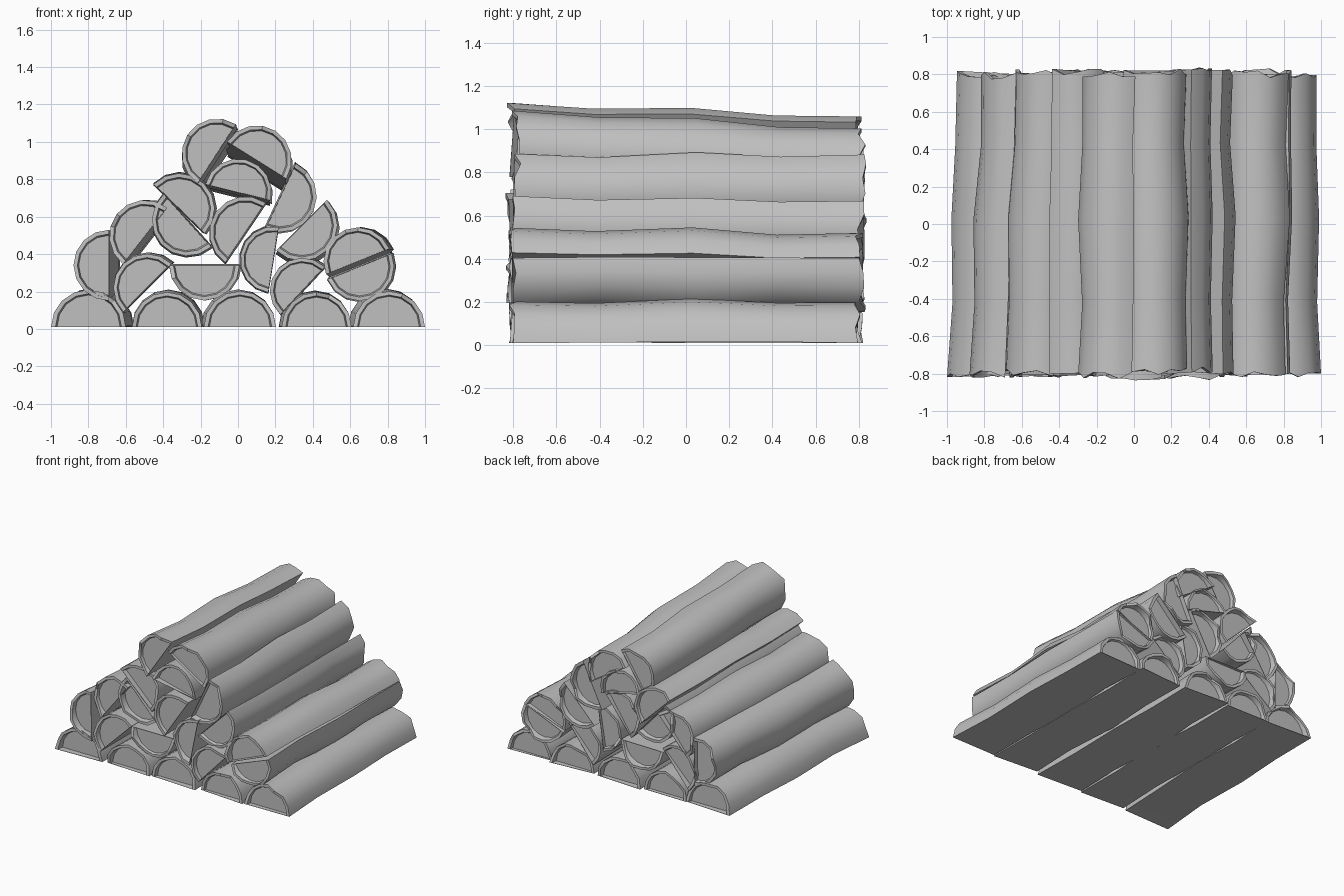
import bpy, bmesh, math, random
from mathutils import Vector

cube = bpy.data.objects.get("Cube")
if cube:
    bpy.data.objects.remove(cube, do_unlink=True)

random.seed(7)

wood = bpy.data.materials.new("grey wood")
wood.use_nodes = True
grey = (0.53, 0.53, 0.53, 1)
wood.diffuse_color = grey
wood.node_tree.nodes["Principled BSDF"].inputs["Base Color"].default_value = grey

SIDES = 8                                    # facets around the bark
STATIONS = (-0.785, -0.42, 0.03, 0.42, 0.785)  # rings along the log
SWELL = (1.0, 0.95, 1.04, 0.94, 0.98)        # gentle thick and thin stretches


def half_round(radius, inset=0.0):
    """Half-disc outline; u points out of the split face, v runs along it."""
    pts = []
    k = radius * (1 - inset)
    for i in range(SIDES + 1):
        a = math.pi * (i / SIDES - 0.5)
        pts.append((k * math.cos(a) + radius * inset * 0.1, k * math.sin(a)))
    return pts


def half_log(name, x, z, angle, radius, tilt_x, tilt_z, on_ground=False):
    a = math.radians(angle)
    out = Vector((math.cos(a), 0, math.sin(a)))
    along = Vector((-math.sin(a), 0, math.cos(a)))
    shift = 0 if on_ground else random.uniform(-0.02, 0.02)
    bm = bmesh.new()

    def ring(outline, y, ragged, drift):
        t = (y + 0.8) / 1.6
        base = Vector((x + tilt_x * t, y + shift, z + tilt_z * t)) + drift
        verts = []
        for (u, v), r in zip(outline, ragged):
            co = base + out * u + along * v + Vector((0, r, 0))
            co.z = max(co.z, 0)
            verts.append(bm.verts.new(co))
        return verts

    def bridge(p, q):
        n = len(p)
        for i in range(n):
            j = (i + 1) % n
            bm.faces.new((p[i], p[j], q[j], q[i]))

    smooth_cut = [0] * (SIDES + 1)
    front_cut = [random.uniform(-0.035, 0.005) for _ in smooth_cut]
    back_cut = [random.uniform(-0.005, 0.035) for _ in smooth_cut]
    none = Vector()

    # Sunken front end, ragged rim, wavy bark, ragged rim, sunken back end
    rings = [ring(half_round(radius, 0.16), -0.77, smooth_cut, none),
             ring(half_round(radius, 0.12), -0.785, front_cut, none)]
    for i, (y, s) in enumerate(zip(STATIONS, SWELL)):
        ragged = {0: front_cut, len(STATIONS) - 1: back_cut}.get(i, smooth_cut)
        drift = Vector((random.uniform(-1, 1), 0, random.uniform(-1, 1))) * 0.008
        if ragged is not smooth_cut:
            drift = none
        elif on_ground:
            drift.z = abs(drift.z)
        rings.append(ring(half_round(radius * s), y, ragged, drift))
    rings += [ring(half_round(radius * SWELL[-1], 0.12), 0.785, back_cut, none),
              ring(half_round(radius * SWELL[-1], 0.16), 0.77, smooth_cut, none)]
    for p, q in zip(rings, rings[1:]):
        bridge(p, q)
    bm.faces.new(rings[0])
    bm.faces.new(rings[-1])
    bmesh.ops.recalc_face_normals(bm, faces=bm.faces[:])

    mesh = bpy.data.meshes.new(name)
    bm.to_mesh(mesh)
    bm.free()
    mesh.materials.append(wood)
    log = bpy.data.objects.new(name, mesh)
    bpy.context.collection.objects.link(log)
    return log


# Ground row, split face down: x, radius, sideways tilt
logs = []
for x, r, tx in ((-0.8, 0.2, 0.05), (-0.38, 0.187, 0), (0.01, 0.193, 0),
                 (0.42, 0.187, 0), (0.808, 0.192, -0.02)):
    logs.append(half_log("ground_log", x, 0.01, 90, r, tx, 0, True))

# Stacked logs: x, z, facing angle of the bark, radius, tilt in x, tilt in z
STACK = (
    # second layer
    (-0.69, 0.34, 180, 0.19, 0.06, 0),
    (-0.485, 0.22, 135, 0.182, 0.02, 0.01),
    (-0.18, 0.34, -90, 0.188, 0, 0),
    (0.19, 0.37, 171, 0.178, 0, 0),
    (0.345, 0.205, 137, 0.175, 0.01, 0),
    (0.65, 0.335, -68, 0.185, 0.01, 0),
    (0.64, 0.36, 112, 0.183, 0.02, -0.02),
    # third layer
    (-0.497, 0.497, 142, 0.192, 0.05, 0),
    (-0.27, 0.58, 222, 0.19, 0, 0),
    (-0.315, 0.642, 46, 0.19, 0.01, 0),
    (0.04, 0.515, 146, 0.193, 0, 0),
    (0.34, 0.555, -45, 0.192, 0, -0.02),
    # upper layers
    (0, 0.73, 76, 0.18, 0, -0.03),
    (0.227, 0.71, -25, 0.194, 0, 0),
    (-0.113, 0.937, 147, 0.188, 0.02, -0.06),
    (0.1, 0.902, 58, 0.187, 0, -0.08),
)
for spec in STACK:
    logs.append(half_log("stacked_log", *spec))

# Smooth bark with crisp split edges
bpy.ops.object.select_all(action="DESELECT")
for log in logs:
    log.select_set(True)
bpy.context.view_layer.objects.active = logs[0]
bpy.ops.object.shade_smooth_by_angle(angle=math.radians(32))
